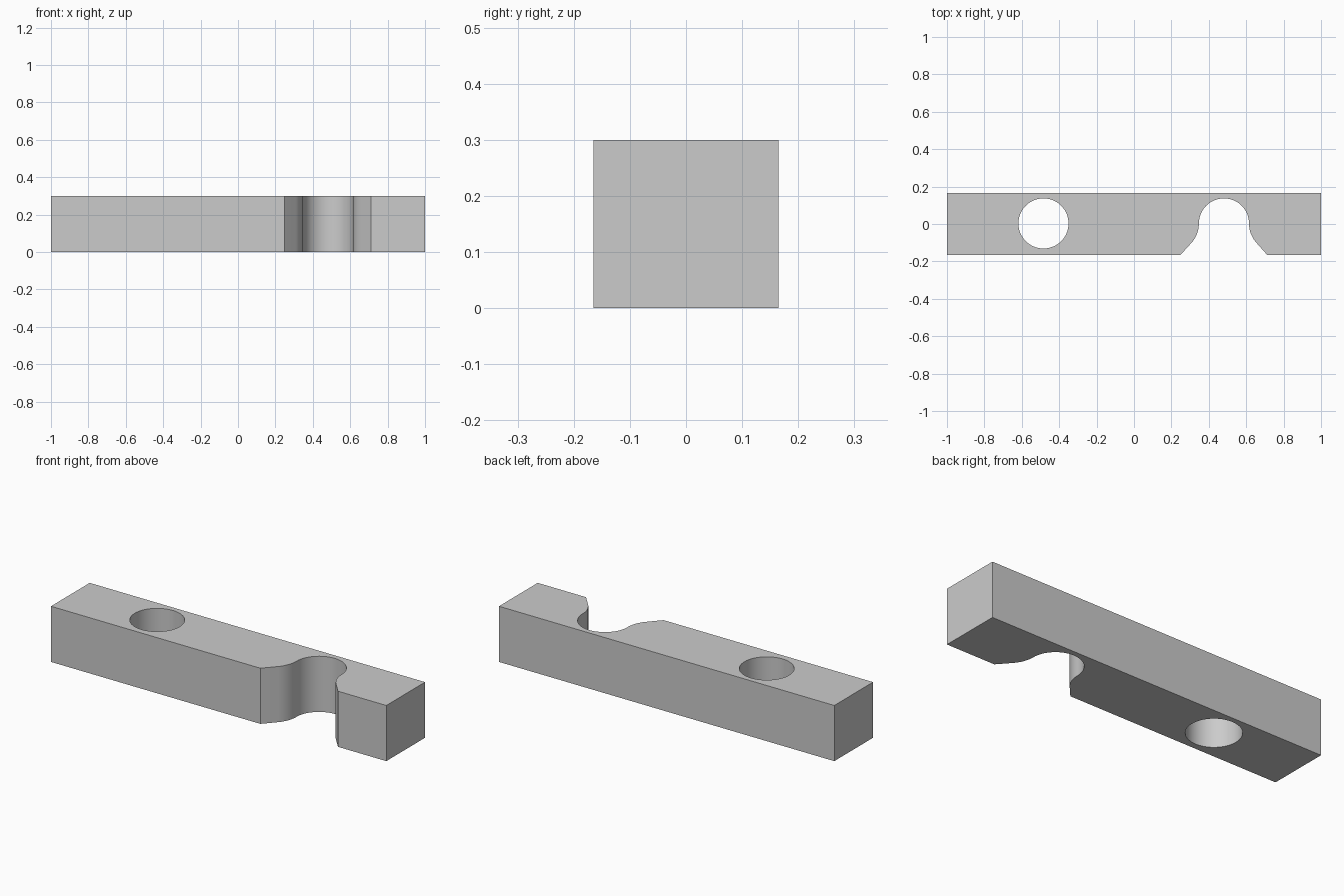
import bpy, bmesh
from math import sin, cos, radians

if "Cube" in bpy.data.objects:
    bpy.data.objects.remove(bpy.data.objects["Cube"])

X, Y, H = 1.0, 0.165, 0.3      # half length, half width, height
R, CY = 0.134, 0.003           # hole / notch radius and centre line
HOLE_X, NOTCH_X = -0.484, 0.481


def arc(cx, cy, r, a0, a1, n):
    return [(cx + r * cos(radians(a0 + (a1 - a0) * i / n)),
             cy + r * sin(radians(a0 + (a1 - a0) * i / n))) for i in range(n + 1)]


# Notch: rounded end, then convex flares running straight out to the front face
FR, FA = 0.155, 41
left = arc(NOTCH_X - R - FR, CY, FR, -FA, 0, 10)
right = arc(NOTCH_X + R + FR, CY, FR, 180, 180 + FA, 10)
notch = ([(0.249, -Y)] + left + arc(NOTCH_X, CY, R, 180, 0, 32)[1:-1]
         + right + [(0.712, -Y)])

# Outline of the bar and the round through hole
outline = [(-X, -Y)] + notch + [(X, -Y), (X, Y), (-X, Y)]
hole = arc(HOLE_X, CY, R, 0, 360, 64)[:-1]

bm = bmesh.new()
edges = []
for loop in (outline, hole):
    vs = [bm.verts.new((x, y, 0)) for x, y in loop]
    edges += [bm.edges.new((vs[i - 1], vs[i])) for i in range(len(vs))]
bmesh.ops.triangle_fill(bm, use_beauty=True, use_dissolve=False, edges=edges,
                        normal=(0, 0, 1))

# Extrude the profile to full height
ext = bmesh.ops.extrude_face_region(bm, geom=bm.faces[:], use_keep_orig=True)
top = [g for g in ext["geom"] if isinstance(g, bmesh.types.BMVert)]
bmesh.ops.translate(bm, verts=top, vec=(0, 0, H))
bmesh.ops.recalc_face_normals(bm, faces=bm.faces[:])

mesh = bpy.data.meshes.new("notched_bar")
bm.to_mesh(mesh)
bm.free()
bar = bpy.data.objects.new("notched_bar", mesh)
bpy.context.collection.objects.link(bar)
bpy.context.view_layer.objects.active = bar
bar.select_set(True)
bpy.ops.object.shade_smooth_by_angle(angle=radians(30))
